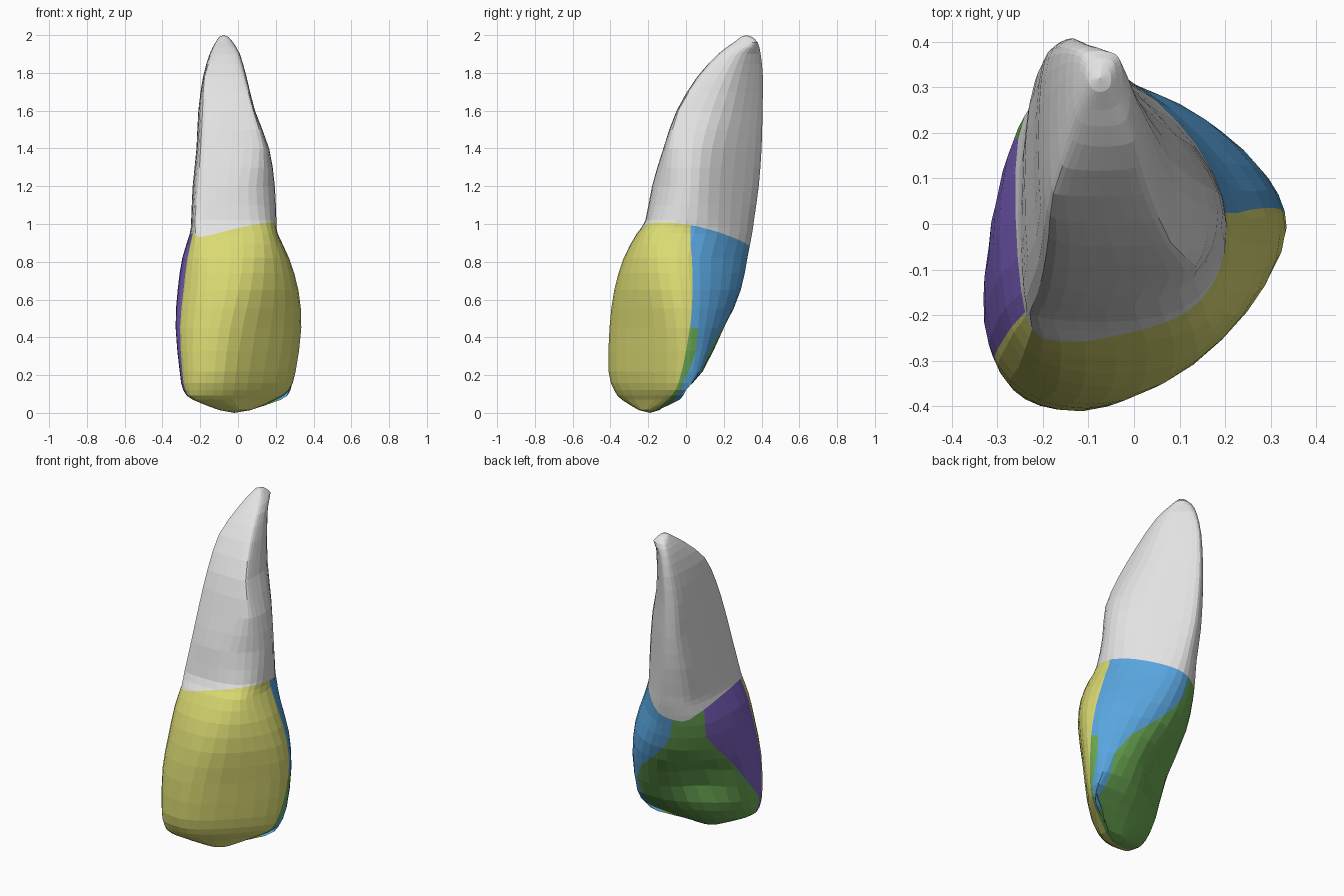
import bpy
import bmesh
import math
from mathutils import Vector

cube = bpy.data.objects.get("Cube")
if cube:
    bpy.data.objects.remove(cube, do_unlink=True)

R2 = math.sqrt(0.5)
STEPS = 4      # points per octagon corner
HALVES = 2     # rings per table row

# Each row: height, then how far the section reaches in eight compass
# directions, counter-clockwise from +x
crown_rows = [
    (.015, .07, -.06, -.14, -.06, .10, .235, .25, .19),
    (.07, .20, .13, -.07, .015, .24, .39, .34, .215),
    (.12, .27, .195, -.01, .055, .29, .43, .38, .245),
    (.22, .305, .25, .09, .12, .31, .445, .41, .27),
    (.45, .335, .283, .21, .214, .335, .435, .405, .294),
    (.65, .32, .278, .29, .294, .32, .40, .38, .316),
    (.82, .27, .24, .325, .337, .295, .363, .33, .305),
    (.95, .21, .225, .35, .353, .255, .32, .26, .262),
]
root_rows = [
    (1.02, .203, .22, .36, .36, .248, .30, .215, .214),
    (1.2, .195, .212, .385, .385, .24, .257, .18, .177),
    (1.4, .165, .207, .40, .398, .22, .209, .12, .16),
    (1.6, .09, .20, .405, .40, .21, .152, .05, .086),
    (1.78, .045, .205, .407, .392, .185, .077, -.06, -.03),
    (1.9, .01, .215, .395, .37, .15, -.035, -.17, -.13),
    (1.96, -.025, .235, .38, .342, .12, -.105, -.25, -.21),
    (1.99, -.05, .20, .35, .30, .10, -.145, -.29, -.25),
]

# Side borders of the inner face: height, position across the width
left_border = [(0, .04), (.07, .105), (.12, .17), (.22, .228), (.35, .268),
               (.47, .255), (.72, .14), (1, .136)]
right_border = [(0, -.30), (.07, -.365), (.12, -.405), (.21, -.41), (.35, -.33),
                (.565, -.19), (.72, -.06), (1, -.04)]


def along(p):
    """Position across the width of the tooth."""
    return (p.x + p.y) * R2


def depth(p):
    """Position from the outer face to the inner face."""
    return (p.y - p.x) * R2


def catmull(a, b, c, d, t):
    return b + .5 * t * (c - a + t * (2*a - 5*b + 4*c - d + t * (3*(b - c) + d - a)))


def fossa(p):
    """Press the hollow into the inner face, steeper at its upper lip."""
    back = min(1, max(0, (depth(p) + .06) / .12))
    tall = .13 if p.z > .4 else .19
    amount = .1 * back * math.exp(-((along(p) + .06) / .18) ** 2 - ((p.z - .4) / tall) ** 2)
    return p + Vector((R2, -R2, 0)) * amount


def section(row):
    """Rounded octagon that touches its eight side lines."""
    z, reach = row[0], row[1:]
    corners = []
    for i in range(8):
        a, b = reach[i], reach[(i + 1) % 8]
        ang = i * math.pi / 4
        side = (b - a * R2) / R2
        corners.append(Vector((a * math.cos(ang) - side * math.sin(ang),
                               a * math.sin(ang) + side * math.cos(ang), z)))
    ring = []
    for i in range(8):
        c = corners[i]
        start = (corners[i - 1] + c) / 2
        end = (c + corners[(i + 1) % 8]) / 2
        for k in range(STEPS):
            t = k / STEPS
            ring.append(fossa(start.lerp(c, t).lerp(c.lerp(end, t), t)))
    return ring


def smooth_rows(rows):
    out = []
    last = len(rows) - 1
    for i in range(last):
        four = [rows[min(max(i + k, 0), last)] for k in (-1, 0, 1, 2)]
        for h in range(HALVES):
            out.append([catmull(*vals, h / HALVES) for vals in zip(*four)])
    return out + [rows[last]]


def cut_region(bm, field, old, new):
    """Cut faces of one colour along field = 0; the negative side turns new."""
    faces = [f for f in bm.faces if f.material_index == old]
    value = {v: field(v.co) for f in faces for v in f.verts}
    line = {v for v in value if abs(value[v]) < .004}
    for e in {e for f in faces for e in f.edges}:
        a, b = e.verts
        if a in line or b in line or value[a] * value[b] > 0:
            continue
        fac = value[a] / (value[a] - value[b])
        line.add(bmesh.utils.edge_split(e, a, fac)[1])
    bmesh.ops.connect_verts(bm, verts=list(line))
    for f in bm.faces:
        if f.material_index == old and field(f.calc_center_median()) < 0:
            f.material_index = new


# Colour boundaries
def neck_line(p):
    return p.z - (.945 - .2 * depth(p) + .12 * p.x + max(0, -p.x - .2))


def outer_line(p):
    return .49 * p.x - .2 + .13 * p.z - p.y


def border(points, z):
    for (z0, u0), (z1, u1) in zip(points, points[1:]):
        if z <= z1:
            return u0 + (u1 - u0) * (z - z0) / (z1 - z0)
    return points[-1][1]


def left_line(p):
    return border(left_border, p.z) - along(p)


def right_line(p):
    return along(p) - border(right_border, p.z)


# Tooth body: lofted sections closed at both tips
bm = bmesh.new()
rings = [[bm.verts.new(p) for p in section(row)]
         for row in smooth_rows(crown_rows + root_rows)]
count = len(rings[0])
for low, high in zip(rings, rings[1:]):
    for i in range(count):
        j = (i + 1) % count
        bm.faces.new((low[i], low[j], high[j], high[i]))
for ring, tip in ((rings[0], (-.02, -.19, 0)), (rings[-1], (-.075, .32, 2))):
    v = bm.verts.new(tip)
    for i in range(count):
        bm.faces.new((ring[i], ring[(i + 1) % count], v))
bmesh.ops.recalc_face_normals(bm, faces=bm.faces[:])

# Painted regions
ROOT, OUTER, INNER, LEFT, RIGHT = range(5)
cut_region(bm, neck_line, ROOT, OUTER)
cut_region(bm, outer_line, OUTER, INNER)
cut_region(bm, left_line, INNER, LEFT)
cut_region(bm, right_line, INNER, RIGHT)

mesh = bpy.data.meshes.new("tooth")
bm.to_mesh(mesh)
bm.free()
tooth = bpy.data.objects.new("tooth", mesh)
bpy.context.collection.objects.link(tooth)

for name, rgb in (("root white", (.76, .76, .76)),
                  ("outer yellow", (.70, .70, .17)),
                  ("inner green", (.15, .40, .09)),
                  ("left side blue", (.10, .38, .74)),
                  ("right side purple", (.20, .12, .53))):
    mat = bpy.data.materials.new(name)
    mat.use_nodes = True
    mat.diffuse_color = (*rgb, 1)
    mat.node_tree.nodes["Principled BSDF"].inputs["Base Color"].default_value = (*rgb, 1)
    mesh.materials.append(mat)
